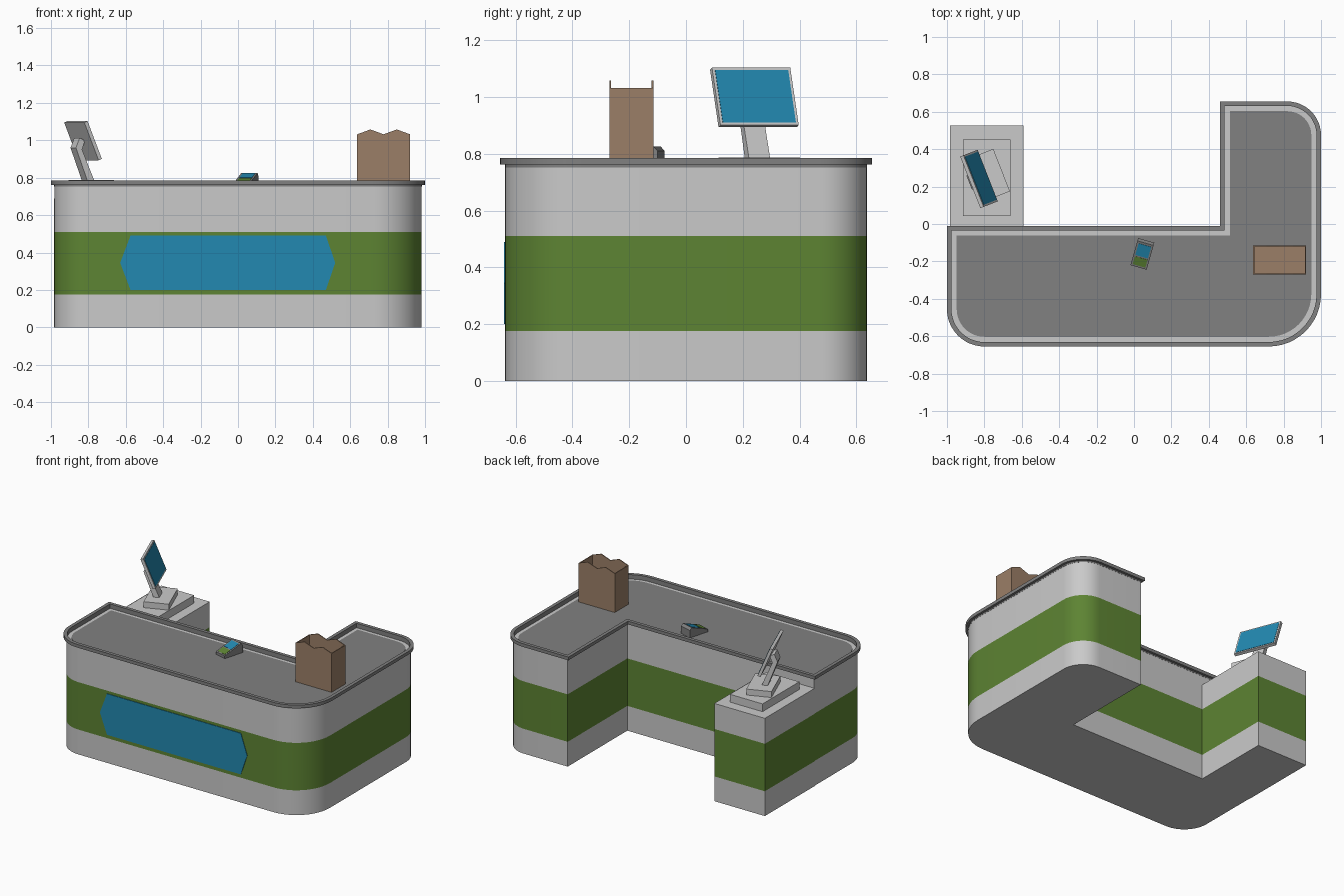
import bpy, bmesh
from math import radians, sin, cos, pi
from mathutils import Matrix

cube = bpy.data.objects.get("Cube")
if cube:
    bpy.data.objects.remove(cube, do_unlink=True)


def material(name, rgb):
    m = bpy.data.materials.new(name)
    m.use_nodes = True
    m.diffuse_color = (*rgb, 1)
    m.node_tree.nodes["Principled BSDF"].inputs["Base Color"].default_value = (*rgb, 1)
    return m


LIGHT = material("light_grey", (0.59, 0.59, 0.59))
DARK = material("dark_grey", (0.22, 0.22, 0.22))
GREEN = material("green", (0.11, 0.23, 0.033))
BLUE = material("blue", (0.016, 0.25, 0.44))
BROWN = material("paper_brown", (0.33, 0.212, 0.136))
UPRIGHT = Matrix.Rotation(pi / 2, 4, "X")   # profile (x, y) stands up as (x, z)


def finish(name, bm, mats, place=Matrix()):
    bmesh.ops.recalc_face_normals(bm, faces=bm.faces)
    bm.transform(place)
    mesh = bpy.data.meshes.new(name)
    bm.to_mesh(mesh)
    bm.free()
    for m in mats:
        mesh.materials.append(m)
    mesh.shade_smooth()
    mesh.set_sharp_from_angle(angle=radians(30))
    obj = bpy.data.objects.new(name, mesh)
    bpy.context.collection.objects.link(obj)
    return obj


def bridge(bm, a, b, index=0):
    for i in range(len(a)):
        j = (i + 1) % len(a)
        bm.faces.new((a[i], a[j], b[j], b[i])).material_index = index


def prism(name, pts, levels, mats, place=Matrix()):
    """Stack an outline through levels; each odd tier takes the second material."""
    bm = bmesh.new()
    loops = [[bm.verts.new((x, y, z)) for x, y in pts] for z in levels]
    for i in range(len(loops) - 1):
        bridge(bm, loops[i], loops[i + 1], i % 2 if len(mats) > 1 else 0)
    bm.faces.new(loops[0])
    bm.faces.new(loops[-1])
    return finish(name, bm, mats, place)


def rect(x0, x1, y0, y1):
    return [(x0, y0), (x1, y0), (x1, y1), (x0, y1)]


def box(name, x, y, z, mat, place=Matrix()):
    return prism(name, rect(*x, *y), z, [mat], place)


def counter_outline(d, steps=12):
    """L-shaped outline moved inwards by d, with three rounded outer corners."""
    x0, x1, y0, y1 = -1 + d, 1 - d, -0.655 + d, 0.655 - d
    pts = []
    for x, y, r, sx, sy, start in ((x0, y0, 0.2 - d, 1, 1, pi),
                                   (x1, y0, 0.28 - d, -1, 1, 1.5 * pi),
                                   (x1, y1, 0.18 - d, -1, -1, 0)):
        for i in range(steps + 1):
            a = start + i / steps * pi / 2
            pts.append((x + sx * r + r * cos(a), y + sy * r + r * sin(a)))
    return pts + [(0.46 + d, y1), (0.46 + d, -0.01 - d), (x0, -0.01 - d)]


# Counter body with its coloured band, worktop and raised rim
BANDS = [0, 0.175, 0.51]
prism("counter_body", counter_outline(0.018), BANDS + [0.754], [LIGHT, GREEN])
prism("worktop", counter_outline(0.052), [0.75, 0.758], [DARK])
bm = bmesh.new()
rings = [[bm.verts.new((x, y, z)) for x, y in counter_outline(d)]
         for d, z in ((0, 0.762), (0, 0.785), (0.024, 0.785), (0.024, 0.752), (0.017, 0.752), (0.017, 0.762))]
for i in range(len(rings)):
    bridge(bm, rings[i], rings[(i + 1) % len(rings)])
finish("counter_rim", bm, [DARK])

# Front sign plate
prism("front_panel", [(-0.63, 0.345), (-0.575, 0.2), (0.47, 0.2),
                      (0.52, 0.345), (0.47, 0.49), (-0.575, 0.49)],
      [0.635, 0.641], [BLUE], UPRIGHT)

# Side pedestal and the drawer box on it
prism("pedestal", rect(-0.985, -0.59, -0.03, 0.527), BANDS + [0.69], [LIGHT, GREEN])
box("drawer_box", (-0.915, -0.66), (0.043, 0.453), (0.69, 0.745), LIGHT)

# Monitor: local x is the way the screen faces
turn = Matrix.Translation((-0.785, 0.258, 0)) @ Matrix.Rotation(radians(21.4), 4, "Z")
box("monitor_base", (-0.083, 0.083), (-0.122, 0.122), (0.745, 0.787), LIGHT, turn)
prism("monitor_arm", [(0.002, 0.785), (-0.038, 0.785), (-0.103, 0.96),
                      (-0.082, 1.012), (-0.05, 1.0), (-0.068, 0.95)],
      [-0.04, 0.04], [LIGHT], turn @ UPRIGHT)
tilt = turn @ Matrix.Translation((-0.047, 0, 0.998)) @ Matrix.Rotation(radians(-22), 4, "Y")
box("monitor_case", (-0.01, 0.01), (-0.148, 0.148), (-0.109, 0.109), LIGHT, tilt)
box("monitor_screen", (0.009, 0.012), (-0.138, 0.138), (-0.099, 0.099), BLUE, tilt)

# Card terminal: a wedge, low at the front, with two plates on its slope
spot = Matrix.Translation((0.045, -0.16, 0)) @ Matrix.Rotation(radians(-16), 4, "Z")
side_on = spot @ Matrix.Rotation(pi / 2, 4, "Z") @ UPRIGHT
prism("terminal_body", [(-0.075, 0.757), (0.075, 0.757), (0.075, 0.81),
                        (0.06, 0.826), (-0.075, 0.777)],
      [-0.045, 0.045], [DARK], side_on)
slope = spot @ Matrix.Translation((0, -0.0075, 0.8015)) @ Matrix.Rotation(radians(20), 4, "X")
box("terminal_screen", (-0.035, 0.035), (-0.008, 0.06), (-0.002, 0.002), BLUE, slope)
box("terminal_keypad", (-0.035, 0.035), (-0.062, -0.016), (-0.002, 0.002), GREEN, slope)

# Open paper bag with a wavy top on its long walls
X0, X1, Y0, Y1 = 0.637, 0.92, -0.27, -0.115
Z0, Z1, T = 0.757, 1.032, 0.006
wave = [(X1 - (X1 - X0) * i / 4, Z1 + 0.026 * (i % 2)) for i in range(5)]
for name, y in (("bag_front", Y0), ("bag_back", Y1 - T)):
    prism(name, [(X0, Z0), (X1, Z0)] + wave, [-y - T, -y], [BROWN], UPRIGHT)
for name, x in (("bag_right", X0), ("bag_left", X1 - T)):
    box(name, (x, x + T), (Y0, Y1), (Z0, Z1), BROWN)
box("bag_bottom", (X0, X1), (Y0, Y1), (Z0, Z0 + T), BROWN)
